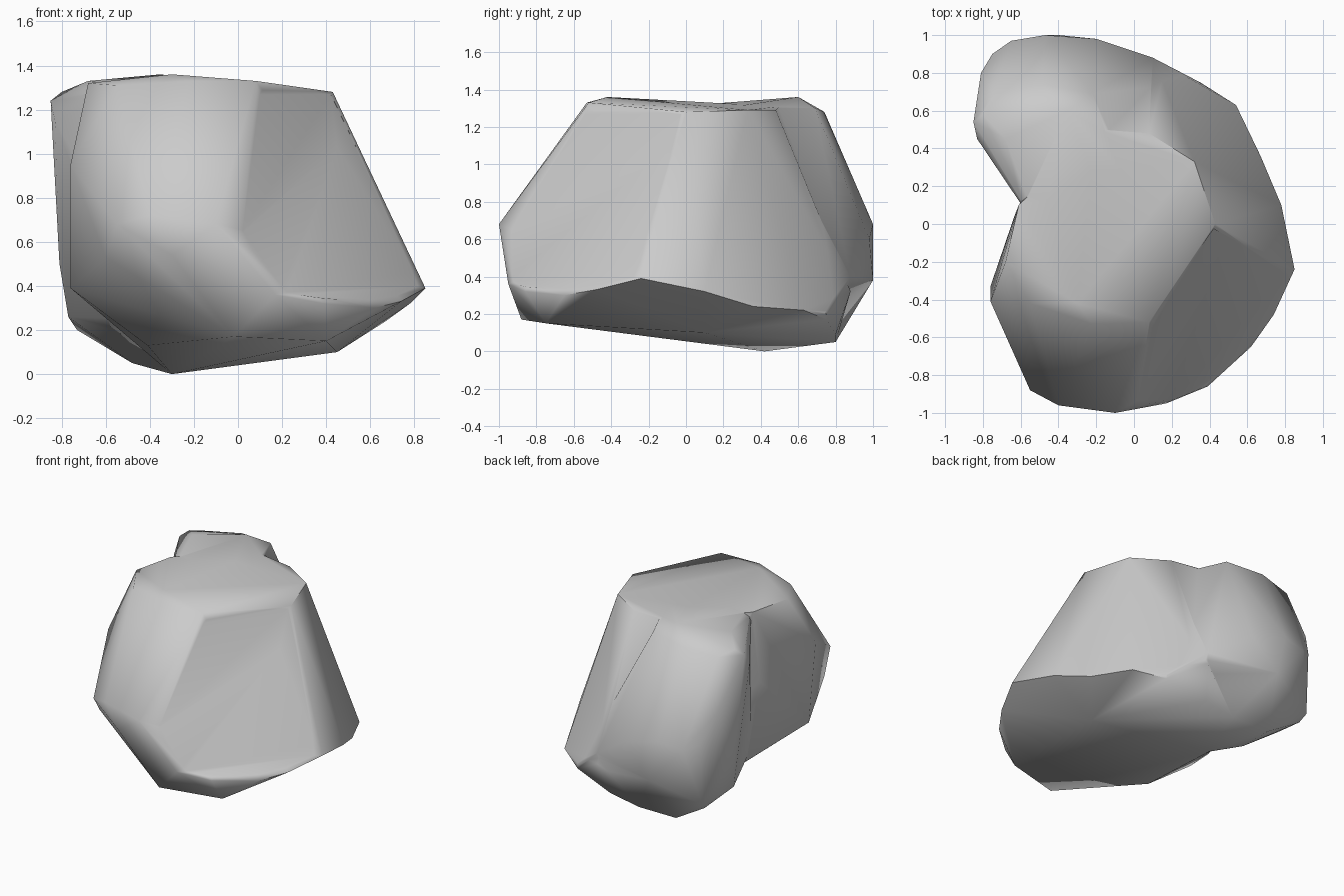
import bpy, bmesh, math


def hull(name, points):
    """Convex boulder chunk wrapped around a few corner points."""
    bm = bmesh.new()
    for p in points:
        bm.verts.new(p)
    bmesh.ops.convex_hull(bm, input=bm.verts)
    junk = [v for v in bm.verts if not v.link_faces]
    bmesh.ops.delete(bm, geom=junk, context='VERTS')
    bmesh.ops.recalc_face_normals(bm, faces=bm.faces)
    mesh = bpy.data.meshes.new(name)
    bm.to_mesh(mesh)
    bm.free()
    ob = bpy.data.objects.new(name, mesh)
    bpy.context.collection.objects.link(ob)
    return ob


def combine(target, tool, operation):
    """Apply a boolean with another chunk and drop that chunk."""
    mod = target.modifiers.new("combine", 'BOOLEAN')
    mod.operation = operation
    mod.solver = 'EXACT'
    mod.object = tool
    bpy.context.view_layer.objects.active = target
    target.select_set(True)
    bpy.ops.object.modifier_apply(modifier=mod.name)
    bpy.data.objects.remove(tool)


# Main chunk: top plateau, widest rim, undercut base
main = hull("boulder", [
    (-.68, -.2, 1.32), (-.55, -.42, 1.31), (-.3, -.42, 1.36), (-.22, -.53, 1.33),
    (.08, -.52, 1.33), (.43, 0, 1.28), (.32, .33, 1.29), (.08, .48, 1.29),
    (-.61, .1, 1.32), (-.76, -.41, .95), (-.76, -.33, .39), (-.63, .05, .8),
    (.85, -.24, .39), (.74, -.48, .33), (.62, -.65, .3), (.39, -.86, .32),
    (.17, -.95, .36), (-.1, -1, .68), (-.4, -.96, .72), (-.55, -.88, .68),
    (-.3, -.95, .54), (-.6, -.74, .53), (-.02, -.88, .17), (-.41, -.34, .13),
    (.4, -.75, .15), (.78, .1, .32), (.67, .36, .24), (.54, .63, .22),
    (.35, .75, .17), (.1, .88, .32), (.05, .8, .09), (.45, .1, .1),
    (-.56, .1, .22), (-.3, .42, 0), (-.18, .8, .05), (-.2, .5, 1.31)])

# Rear lobe, whose left corner stands out beside the notch
lobe = hull("rear_lobe", [
    (-.85, .54, 1.24), (-.83, .45, 1.15), (-.8, .58, 1.28), (-.74, .69, 1.25),
    (-.68, .45, 1.33), (-.35, .6, 1.36), (-.22, .69, 1.3), (-.49, .74, 1.28),
    (-.81, .8, .9), (-.47, 1, .68), (-.4, 1, .38), (-.2, .98, .6),
    (.1, .88, .4), (.35, .75, .2), (-.65, .97, .65), (-.75, .9, .7),
    (-.75, .88, .25), (-.81, .6, .5), (-.77, .55, .26), (-.73, .83, .2),
    (-.48, .8, .05), (-.48, .55, .05), (-.3, .42, 0), (-.18, .8, .05),
    (0, .3, .15), (0, .2, 1.3), (-.5, -.04, 1.31), (-.5, -.04, .25)])
combine(main, lobe, 'UNION')

# Chipped hollow on the front right shoulder
chip = hull("front_chip", [
    (.1, -.79, .76), (.45, -.16, 1.03), (.1, -.515, 1.325), (.42, -.02, 1.27),
    (0, -.98, .62), (.19, -.96, .37), (.4, -.86, .34), (.63, -.66, .32),
    (.84, -.26, .4), (.7, -1.2, 1.0)])
combine(main, chip, 'DIFFERENCE')
bpy.ops.object.shade_smooth_by_angle(angle=math.radians(60))
